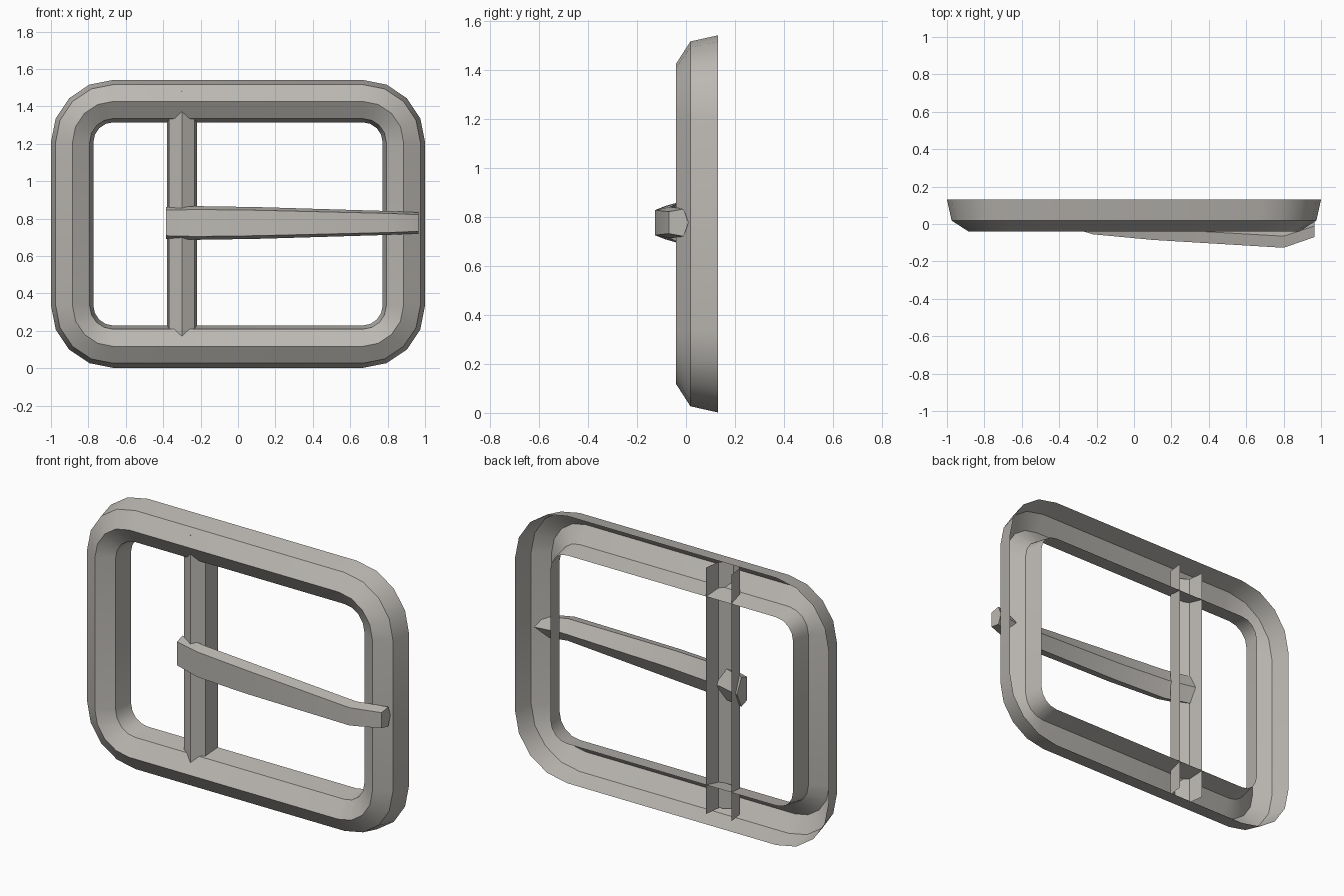
import bpy, bmesh, math

cube = bpy.data.objects.get("Cube")
if cube:
    bpy.data.objects.remove(cube, do_unlink=True)

MID_Z = 0.772

metal = bpy.data.materials.new("warm_grey_metal")
metal.use_nodes = True
COLOUR = (0.50, 0.48, 0.45, 1)
metal.diffuse_color = COLOUR
metal.node_tree.nodes["Principled BSDF"].inputs["Base Color"].default_value = COLOUR


def loft(name, rings, closed=True, caps=False):
    """Skin a list of equal-length point rings."""
    bm = bmesh.new()
    rows = [[bm.verts.new(p) for p in ring] for ring in rings]
    n = len(rows[0])
    for a, b in zip(rows, rows[1:]):
        for k in range(n if closed else n - 1):
            j = (k + 1) % n
            bm.faces.new((a[k], a[j], b[j], b[k]))
    if caps:
        bm.faces.new(rows[0])
        bm.faces.new(rows[-1])
        bmesh.ops.recalc_face_normals(bm, faces=bm.faces)
    mesh = bpy.data.meshes.new(name)
    bm.to_mesh(mesh)
    bm.free()
    mesh.materials.append(metal)
    obj = bpy.data.objects.new(name, mesh)
    bpy.context.collection.objects.link(obj)
    bpy.ops.object.select_all(action='DESELECT')
    obj.select_set(True)
    bpy.context.view_layer.objects.active = obj
    bpy.ops.object.shade_smooth_by_angle(angle=math.radians(30))
    return obj


def rounded_rect(radius, y, steps=4):
    """Rounded rectangle whose corner centres stay fixed for any radius."""
    points = []
    for q, (sx, sz) in enumerate([(1, 1), (-1, 1), (-1, -1), (1, -1)]):
        for s in range(steps + 1):
            a = math.pi / 2 * (q + s / steps)
            points.append((sx * 0.667 + radius * math.cos(a), y,
                           MID_Z + sz * 0.437 + radius * math.sin(a)))
    return points


# Frame: bevelled shell, open at the back
frame_profile = [(0.333, 0.13), (0.308, 0.018), (0.218, -0.04),
                 (0.126, 0.018), (0.106, 0.13)]
loft("frame", [rounded_rect(r, y) for r, y in frame_profile])

# Centre bar: ridged channel, open at the back
bar_profile = [(-0.38, 0.13), (-0.368, 0.035), (-0.30, -0.006),
               (-0.232, 0.035), (-0.22, 0.13)]
loft("centre_bar", [[(x, y, MID_Z + side * 0.71) for x, y in bar_profile]
                    for side in (-1, 1)], closed=False)

# Prong: tapered five-sided bar; x, front y, side y, back y, half height
stations = [(-0.385, -0.005, 0.045, 0.085, 0.085),
            (-0.22, -0.055, 0.0, 0.045, 0.09),
            (0.10, -0.085, -0.025, 0.015, 0.085),
            (0.80, -0.127, -0.065, -0.015, 0.064),
            (0.965, -0.07, -0.01, 0.01, 0.056)]
loft("prong", [[(x, front, MID_Z + 0.005 + h * 0.8),
                (x, front, MID_Z + 0.005 - h * 0.8),
                (x, side, MID_Z + 0.005 - h),
                (x, back, MID_Z + 0.005),
                (x, side, MID_Z + 0.005 + h)]
               for x, front, side, back, h in stations], caps=True)
